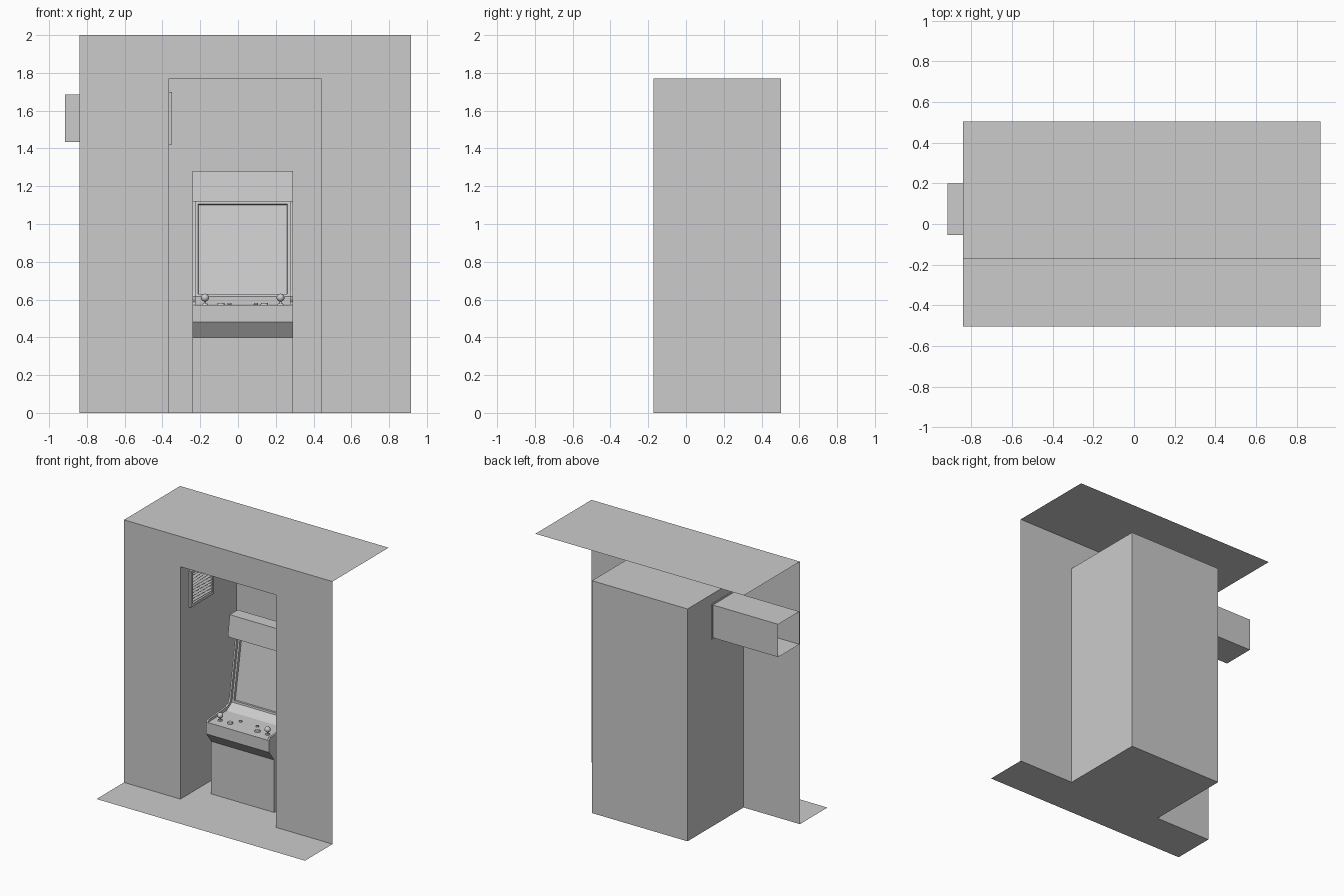
import bpy, bmesh, math, random
from mathutils import Vector, Matrix

if "Cube" in bpy.data.objects:
    bpy.data.objects.remove(bpy.data.objects["Cube"])

random.seed(4)
X0, X1, CX = -0.24, 0.29, 0.025      # cabinet sides and centre
AX0, AX1 = -0.365, 0.44              # alcove sides
YF, YB = -0.172, 0.503               # wall plane, alcove back


def finish(name, bm, smooth=False):
    bmesh.ops.remove_doubles(bm, verts=bm.verts, dist=1e-5)
    me = bpy.data.meshes.new(name)
    bm.to_mesh(me)
    bm.free()
    ob = bpy.data.objects.new(name, me)
    bpy.context.collection.objects.link(ob)
    if smooth:
        bpy.context.view_layer.objects.active = ob
        ob.select_set(True)
        bpy.ops.object.shade_smooth_by_angle(angle=math.radians(40))
        ob.select_set(False)
    return ob


def sheet(name, axis, level, rects, flip=False):
    """Flat sheet at a level on one axis, made of rectangles (a0, a1, b0, b1)."""
    bm = bmesh.new()
    for a0, a1, b0, b1 in rects:
        vs = []
        for a, b in ((a0, b0), (a1, b0), (a1, b1), (a0, b1)):
            co = [a, b]
            co.insert(axis, level)
            vs.append(bm.verts.new(co))
        f = bm.faces.new(vs)
        if flip:
            f.normal_flip()
    return finish(name, bm)


def prism(name, pts, x0, x1, inset=None):
    """Side profile (y, z) extruded across x; inset = (normal, steps) sinks one face."""
    bm = bmesh.new()
    f = bm.faces.new([bm.verts.new((x0, y, z)) for y, z in pts])
    ext = bmesh.ops.extrude_face_region(bm, geom=[f])
    bmesh.ops.translate(bm, vec=(x1 - x0, 0, 0),
                        verts=[v for v in ext['geom'] if isinstance(v, bmesh.types.BMVert)])
    bmesh.ops.recalc_face_normals(bm, faces=bm.faces)
    if inset:
        normal, steps = inset
        face = max(bm.faces, key=lambda q: q.normal.dot(normal))
        for thick, depth in steps:
            bmesh.ops.inset_region(bm, faces=[face], thickness=thick, depth=depth)
    return finish(name, bm)


def box(name, lo, hi, tilt=0.0, roll=0.0):
    bm = bmesh.new()
    c = (Vector(lo) + Vector(hi)) / 2
    size = Vector(hi) - Vector(lo)
    mat = (Matrix.Translation(c) @ Matrix.Rotation(roll, 4, 'X')
           @ Matrix.Rotation(tilt, 4, 'Y') @ Matrix.Diagonal((*size, 1)))
    bmesh.ops.create_cube(bm, size=1, matrix=mat)
    return finish(name, bm)


def disc(name, x, y, z0, z1, r0, r1, seg=16):
    bm = bmesh.new()
    bmesh.ops.create_cone(bm, cap_ends=True, segments=seg, radius1=r0, radius2=r1,
                          depth=z1 - z0, matrix=Matrix.Translation((x, y, (z0 + z1) / 2)))
    return finish(name, bm, True)


# room shell: front wall with opening, floor, ceiling
sheet("front_wall", 1, YF, [(-0.84, AX0, 0, 1.77), (AX0, AX1, 1.77, 2), (AX1, 0.917, 0, 1.77),
                            (-0.84, AX0, 1.77, 2), (AX1, 0.917, 1.77, 2)])
sheet("floor", 2, 0, [(-0.84, AX0, -0.503, YF), (AX0, AX1, -0.503, YF),
                      (AX1, 0.917, -0.503, YF), (AX0, AX1, YF, YB)])
sheet("ceiling", 2, 2, [(-0.84, 0.917, YF, YB)])

# alcove walls, the left one pierced by the duct
DY0, DY1, DZ0, DZ1 = -0.055, 0.2, 1.435, 1.685
sheet("alcove_back", 1, YB, [(AX0, AX1, 0, 1.77)])
sheet("alcove_top", 2, 1.77, [(AX0, AX1, YF, YB)], True)
sheet("alcove_right_wall", 0, AX1, [(YF, YB, 0, 1.77)], True)
sheet("alcove_left_wall", 0, AX0, [(YF, YB, 0, DZ0), (YF, YB, DZ1, 1.77),
                                   (YF, DY0, DZ0, DZ1), (DY1, YB, DZ0, DZ1)])

# air duct, open at the far end
for nm, z in (("duct_bottom", DZ0), ("duct_top", DZ1)):
    sheet(nm, 2, z, [(-0.917, AX0, DY0, DY1)], z == DZ0)
for nm, y in (("duct_front", DY0), ("duct_back", DY1)):
    sheet(nm, 1, y, [(-0.917, AX0, DZ0, DZ1)], y == DY1)

# vent grille: frame and uneven slats
FX0, FX1, w = AX0 - 0.002, -0.35, 0.022
for nm, z in (("vent_frame_bottom", DZ0 - 0.013), ("vent_frame_top", DZ1 + 0.013 - w)):
    box(nm, (FX0, DY0 - 0.013, z), (FX1, DY1 + 0.013, z + w))
for nm, y in (("vent_frame_front", DY0 - 0.013), ("vent_frame_back", DY1 + 0.013 - w)):
    box(nm, (FX0, y, DZ0 - 0.013 + w), (FX1, y + w, DZ1 + 0.013 - w))
for i in range(10):
    z = DZ0 + 0.025 + i * 0.0222
    box("vent_slat", (-0.372, DY0, z - 0.002), (-0.352, DY1, z + 0.002),
        math.radians(40), math.radians(random.uniform(-2.5, 2.5)))

# arcade cabinet
BK = 0.49
prism("lower_cabinet", [(0.02, 0), (0.02, 0.4), (-0.04, 0.48), (-0.04, 0.57), (0.185, 0.575),
                        (0.25, 0.615), (BK, 0.615), (BK, 0)], X0, X1)
prism("screen_housing", [(0.25, 0.615), (0.335, 1.12), (BK, 1.12), (BK, 0.615)],
      X0 + 0.014, X1 - 0.014,
      (Vector((0, -0.505, 0.085)).normalized(), [(0.02, 0), (0.004, -0.015)]))
prism("marquee", [(0.22, 1.12), (0.242, 1.28), (0.34, 1.28), (BK, 1.12)], X0, X1)
side = [(-0.04, 0.57), (-0.025, 0.588), (0.19, 0.602), (0.22, 0.615), (0.236, 0.645),
        (0.315, 1.12), (BK, 1.12), (BK, 0.615), (0.25, 0.61), (0.185, 0.57)]
prism("left_side_panel", side, X0, X0 + 0.014)
prism("right_side_panel", side, X1 - 0.014, X1)

# mirrored joysticks and buttons
for s in (-1, 1):
    jx, jy = CX + s * 0.2, 0.035
    disc("joystick_base", jx, jy, 0.57, 0.578, 0.018, 0.014)
    disc("joystick_shaft", jx, jy, 0.575, 0.602, 0.006, 0.006, 10)
    bm = bmesh.new()
    bmesh.ops.create_uvsphere(bm, u_segments=16, v_segments=10, radius=0.021,
                              matrix=Matrix.Translation((jx, jy, 0.61)))
    finish("joystick_ball", bm, True)
    disc("large_button", CX + s * 0.115, 0.035, 0.568, 0.583, 0.021, 0.018)
    disc("small_button", CX + s * 0.07, 0.098, 0.568, 0.581, 0.013, 0.011)
